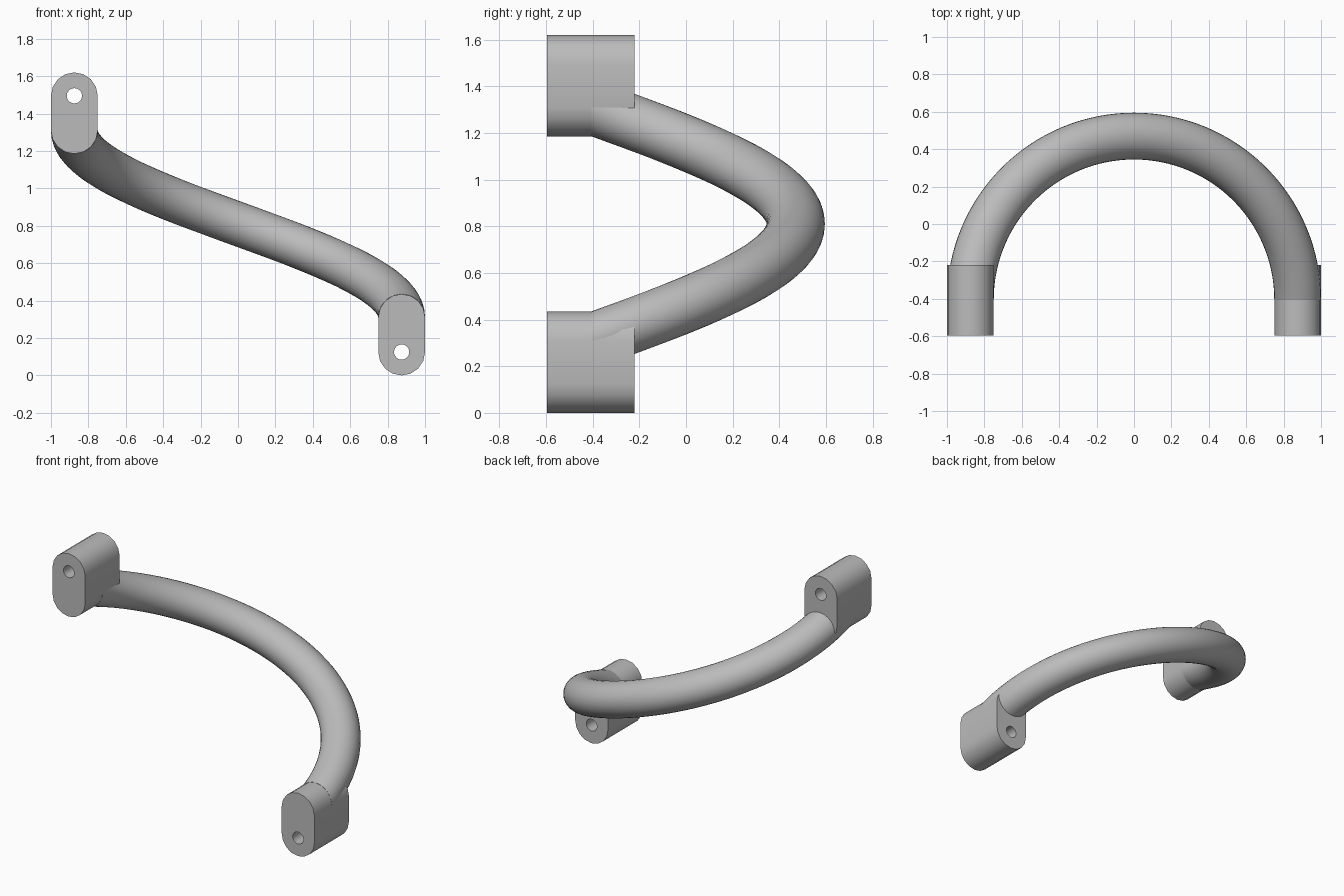
import bpy
import bmesh
from math import sin, cos, pi, radians

if "Cube" in bpy.data.objects:
    bpy.data.objects.remove(bpy.data.objects["Cube"], do_unlink=True)

R = 0.125          # tube and mount radius
SWEEP = 0.875      # radius of the handle's arc
ARC_Y = -0.405     # arc centre
MID_Z = 0.81       # height of the middle of the handle
HALF_RISE = 0.5
FRONT, BACK = -0.595, -0.22

gray = bpy.data.materials.new("light_gray")
gray.use_nodes = True
gray.diffuse_color = (0.5, 0.5, 0.5, 1)
gray.node_tree.nodes["Principled BSDF"].inputs["Base Color"].default_value = (0.5, 0.5, 0.5, 1)


def loft(name, loops, cyclic):
    """Skin a row of equal point loops; cap the ends unless cyclic."""
    bm = bmesh.new()
    rings = [[bm.verts.new(p) for p in loop] for loop in loops]
    pairs = list(zip(rings, rings[1:]))
    if cyclic:
        pairs.append((rings[-1], rings[0]))
    else:
        bm.faces.new(rings[0])
        bm.faces.new(rings[-1])
    for a, b in pairs:
        n = len(a)
        for i in range(n):
            j = (i + 1) % n
            bm.faces.new((a[i], a[j], b[j], b[i]))
    bmesh.ops.recalc_face_normals(bm, faces=bm.faces)
    mesh = bpy.data.meshes.new(name)
    bm.to_mesh(mesh)
    bm.free()
    mesh.materials.append(gray)
    obj = bpy.data.objects.new(name, mesh)
    bpy.context.collection.objects.link(obj)
    bpy.ops.object.select_all(action="DESELECT")
    obj.select_set(True)
    bpy.context.view_layer.objects.active = obj
    bpy.ops.object.shade_smooth_by_angle(angle=radians(35))


def mount(name, side):
    """Rounded block with a screw hole; side +1 is low left, -1 is high right."""
    steps = 8
    inner_z, hole_z = -HALF_RISE, -MID_Z + R
    outline, hole = [], []
    count = 2 * (steps + 1)
    for i in range(count):
        lower = i > steps
        a = pi * (i - lower) / steps
        outline.append((SWEEP + R * cos(a), R * sin(a) + (hole_z if lower else inner_z)))
        h = 2 * pi * (i + 0.5) / count
        hole.append((SWEEP + 0.041 * cos(h), hole_z + 0.041 * sin(h)))

    def place(points, y):
        return [(side * x, y, MID_Z + side * z) for x, z in points]

    loft(name, [place(outline, FRONT), place(outline, BACK),
                place(hole, BACK), place(hole, FRONT)], True)


mount("lower_left_mount", 1)
mount("upper_right_mount", -1)

# Handle bar: a half-turn helix with upright round sections
SEGMENTS, SIDES = 64, 32
bar = []
for s in range(SEGMENTS + 1):
    t = pi * s / SEGMENTS
    z = MID_Z + HALF_RISE * (2 * s / SEGMENTS - 1)
    ring = []
    for k in range(SIDES):
        a = 2 * pi * k / SIDES
        r = SWEEP + R * cos(a)
        ring.append((r * cos(t), ARC_Y + r * sin(t), z + R * sin(a)))
    bar.append(ring)
loft("handle_bar", bar, False)
